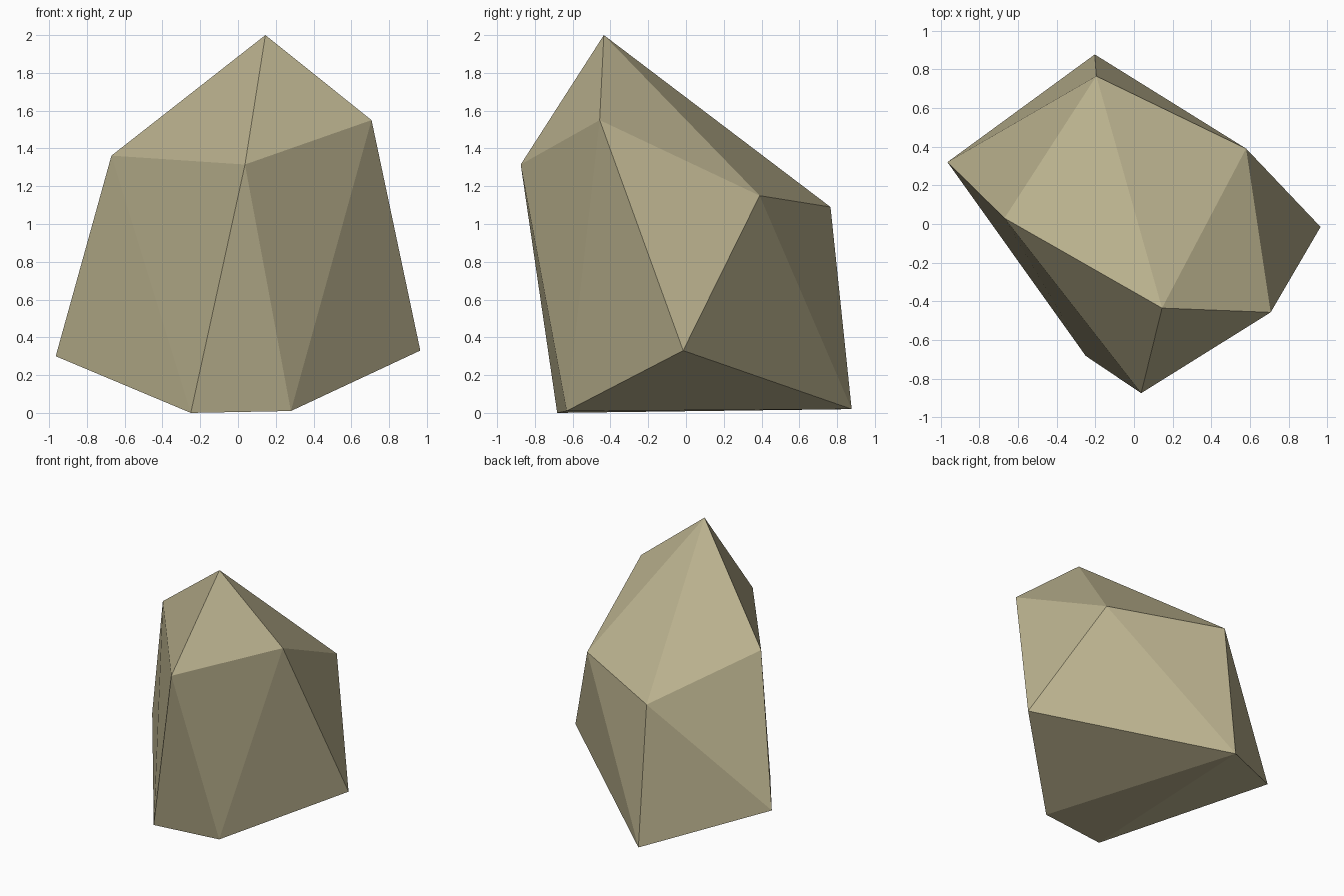
import bpy, bmesh

if "Cube" in bpy.data.objects:
    bpy.data.objects.remove(bpy.data.objects["Cube"])

# Rock: a rough gem-like boulder, the convex skin over three uneven rings of corners
peak = [(0.145, -0.435, 2.0)]
shoulder = [(0.707, -0.457, 1.55), (0.58, 0.39, 1.15), (-0.195, 0.765, 1.09),
            (-0.67, 0.03, 1.362), (0.037, -0.875, 1.315)]
foot = [(0.965, -0.015, 0.33), (-0.203, 0.877, 0.02), (-0.965, 0.32, 0.30),
        (-0.25, -0.682, 0.0), (0.28, -0.632, 0.01)]

bm = bmesh.new()
for co in peak + shoulder + foot:
    bm.verts.new(co)
bmesh.ops.convex_hull(bm, input=bm.verts[:])
bmesh.ops.recalc_face_normals(bm, faces=bm.faces[:])
mesh = bpy.data.meshes.new("rock")
bm.to_mesh(mesh)
bm.free()

rock = bpy.data.objects.new("rock", mesh)
bpy.context.collection.objects.link(rock)

# One sandy stone colour, flat faces
stone = bpy.data.materials.new("sandy stone")
stone.diffuse_color = (0.49, 0.44, 0.27, 1.0)
stone.use_nodes = True
stone.node_tree.nodes["Principled BSDF"].inputs["Base Color"].default_value = stone.diffuse_color
mesh.materials.append(stone)
